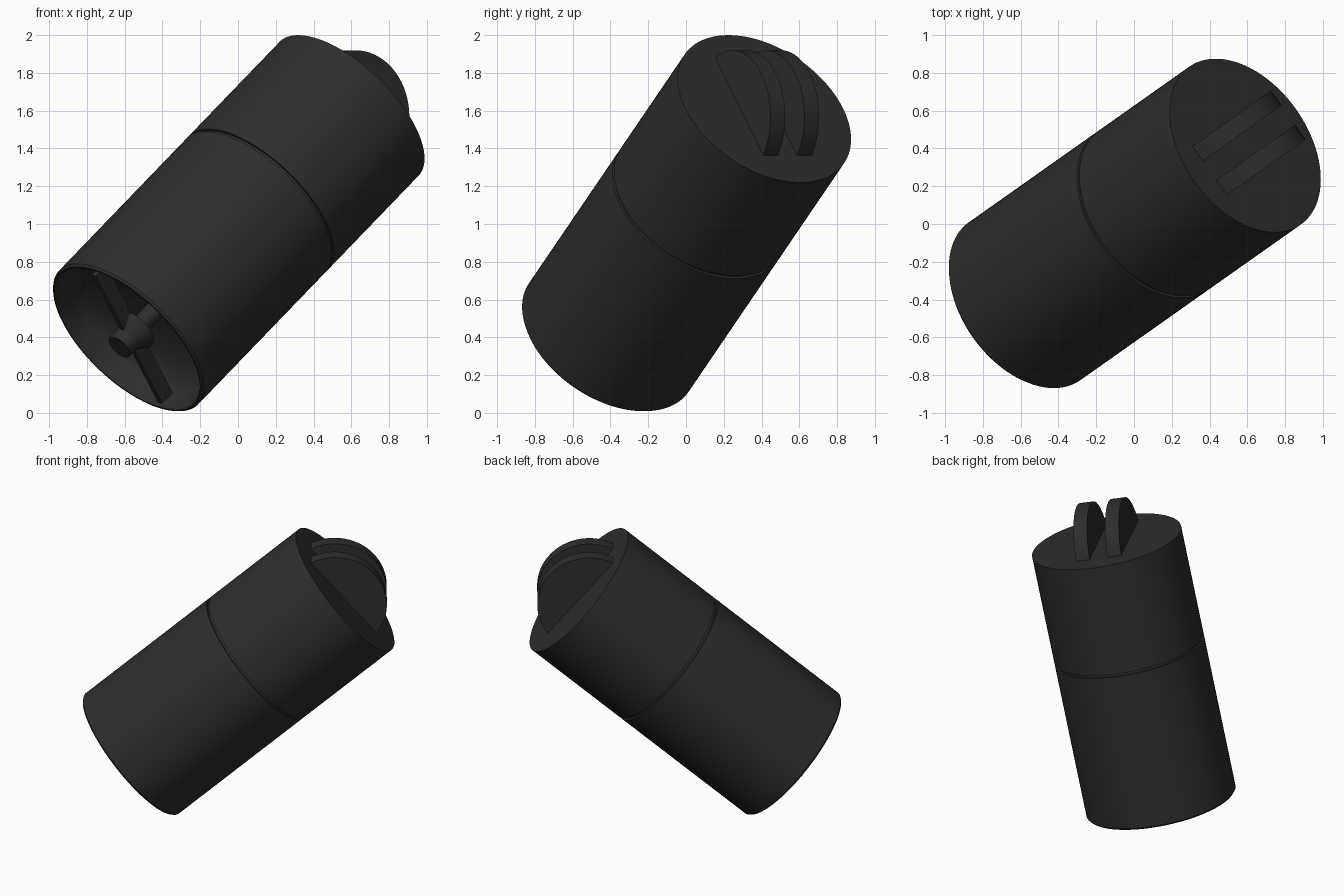
import bpy
import bmesh
import math
from mathutils import Matrix, Vector

default = bpy.data.objects.get("Cube")
if default:
    bpy.data.objects.remove(default, do_unlink=True)

black = bpy.data.materials.new("charcoal_black")
black.use_nodes = True
COLOUR = (0.027, 0.027, 0.027, 1)
black.diffuse_color = COLOUR
black.node_tree.nodes["Principled BSDF"].inputs["Base Color"].default_value = COLOUR

# Tilted frame: local z runs along the canister, local y is the uphill direction
BASE = Vector((-0.588, -0.415, 0.39))
axis = Vector((1.176, 0.83, 1.22))
LENGTH = axis.length
RADIUS = 0.511
axis.normalize()
side = Vector((0, 0, 1)).cross(axis).normalized()
up = axis.cross(side)
side = up.cross(axis)
FRAME = Matrix.Translation(BASE) @ Matrix((side, up, axis)).transposed().to_4x4()


def finish(name, bm):
    bmesh.ops.recalc_face_normals(bm, faces=bm.faces)
    mesh = bpy.data.meshes.new(name)
    bm.to_mesh(mesh)
    bm.free()
    mesh.materials.append(black)
    obj = bpy.data.objects.new(name, mesh)
    bpy.context.collection.objects.link(obj)
    obj.matrix_world = FRAME
    bpy.ops.object.select_all(action="DESELECT")
    obj.select_set(True)
    bpy.context.view_layer.objects.active = obj
    bpy.ops.object.shade_smooth_by_angle(angle=math.radians(30))
    return obj


def lathe(name, profile, steps=96):
    """Spin (radius, height) points around local z."""
    bm = bmesh.new()
    verts = [bm.verts.new((r, 0, h)) for r, h in profile]
    edges = [bm.edges.new(pair) for pair in zip(verts, verts[1:])]
    bmesh.ops.spin(bm, geom=verts + edges, cent=(0, 0, 0), axis=(0, 0, 1),
                   angle=math.tau, steps=steps, use_duplicate=False)
    bmesh.ops.remove_doubles(bm, verts=bm.verts, dist=0.0001)
    return finish(name, bm)


def prism(name, outline, thickness, matrix):
    """Extrude a (y, z) outline along x, centred, then place it."""
    bm = bmesh.new()
    face = bm.faces.new([bm.verts.new((-thickness / 2, y, z)) for y, z in outline])
    new = bmesh.ops.extrude_face_region(bm, geom=[face])["geom"]
    bmesh.ops.translate(bm, vec=(thickness, 0, 0),
                        verts=[v for v in new if isinstance(v, bmesh.types.BMVert)])
    bmesh.ops.transform(bm, matrix=matrix, verts=bm.verts)
    return finish(name, bm)


# Lower body: domed recess, rounded rim, outer wall and the neck inside the seam
SEAM = 1.10
bowl = [(0.465 * math.sin(a), 0.08 + 0.19 * math.cos(a))
        for a in (math.pi / 2 * i / 16 for i in range(17))]
rim = [(0.485, 0.012), (0.492, 0.002), (0.501, 0.002), (RADIUS, 0.014)]
neck = [(RADIUS, SEAM), (0.497, SEAM), (0.497, SEAM + 0.04), (0, SEAM + 0.04)]
lathe("lower_body", bowl + rim + neck)

# Upper body
lathe("upper_body", [(0, SEAM + 0.02), (RADIUS, SEAM + 0.02), (RADIUS, LENGTH), (0, LENGTH)])

# Twin rounded fins on the cap
FIN_RADIUS, SINK = 0.35, 0.08
start = math.asin(SINK / FIN_RADIUS)
arc = []
for i in range(33):
    a = start + (math.pi - 2 * start) * i / 32
    arc.append((0.015 + FIN_RADIUS * math.cos(a), LENGTH - SINK + FIN_RADIUS * math.sin(a)))
for name, x in (("left_fin", -0.11), ("right_fin", 0.11)):
    prism(name, arc, 0.095, Matrix.Translation((x, 0, 0)))

# Hub with flared collar and a shaft into the recess
lathe("hub", [(0, -0.065), (0.072, -0.065), (0.072, 0.0), (0.117, 0.07),
              (0.117, 0.085), (0.052, 0.085), (0.052, 0.29), (0, 0.29)], 48)

# Two opposite spokes from hub to wall
blade = [(0.05, 0.0), (0.455, 0.0), (0.455, 0.09), (0.05, 0.09)]
for name, turn in (("upper_spoke", 0), ("lower_spoke", math.pi)):
    prism(name, blade, 0.03, Matrix.Rotation(math.radians(13) + turn, 4, "Z"))
